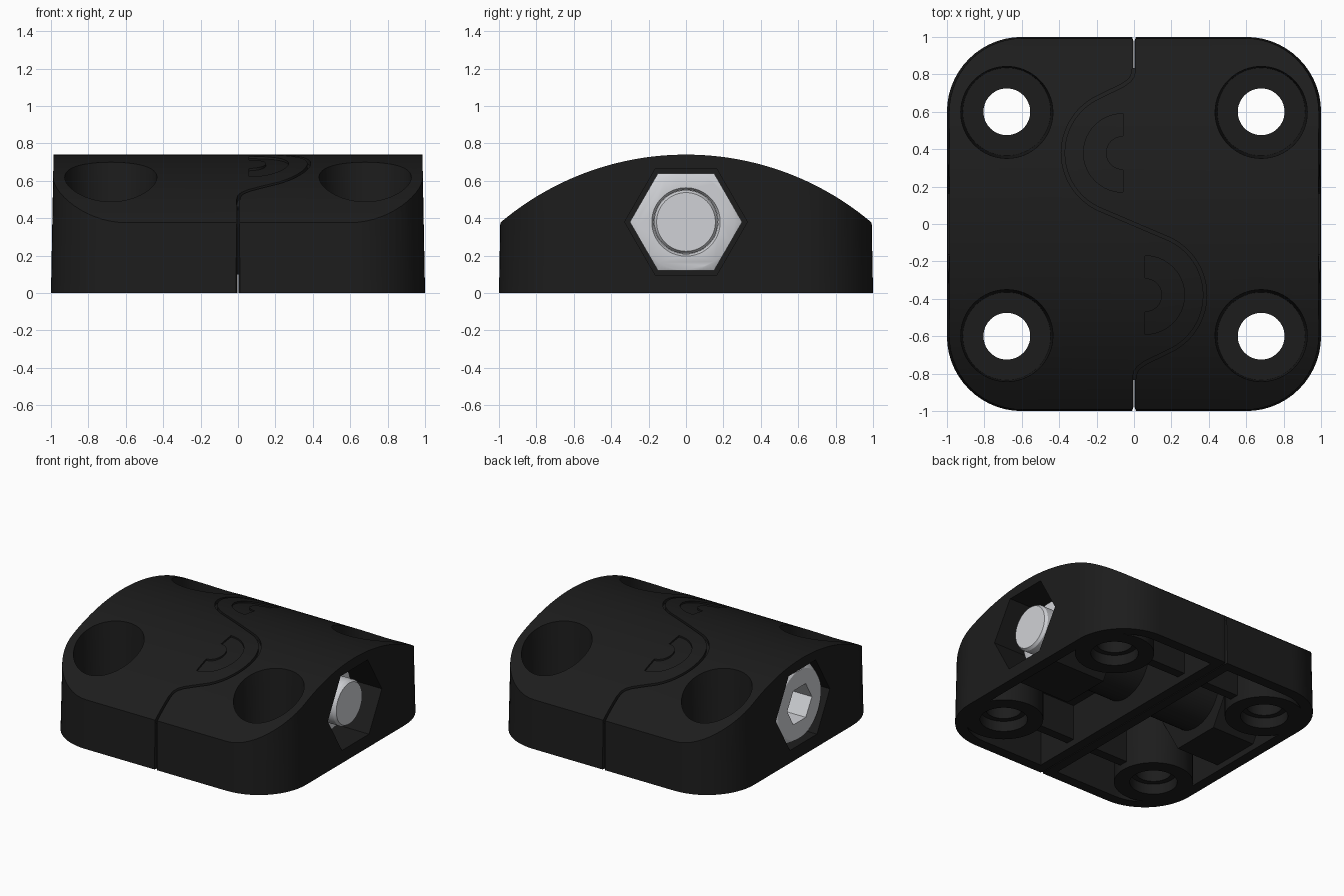
import bpy
from math import sin, cos, pi, radians, sqrt

default = bpy.data.objects.get("Cube")
if default:
    bpy.data.objects.remove(default, do_unlink=True)

AXIS_Z = 0.38            # height of the bolt
ARCH_R, ARCH_Z = 1.536, -0.796


def material(name, color):
    m = bpy.data.materials.new(name)
    m.use_nodes = True
    m.diffuse_color = color
    m.node_tree.nodes["Principled BSDF"].inputs["Base Color"].default_value = color
    return m


black = material("black plastic", (0.012, 0.012, 0.012, 1))
steel = material("light steel", (0.63, 0.64, 0.67, 1))


def arc(cx, cy, r, a0, a1, n):
    return [(cx + r * cos(radians(a0 + (a1 - a0) * i / n)),
             cy + r * sin(radians(a0 + (a1 - a0) * i / n))) for i in range(n + 1)]


def ring(cx, cy, r, n=64):
    return arc(cx, cy, r, 0, 360, n)[:-1]


def rounded_square(half, r):
    c = half - r
    pts = []
    for sx, sy, a in ((1, 1, 0), (-1, 1, 90), (-1, -1, 180), (1, -1, 270)):
        pts += arc(sx * c, sy * c, r, a, a + 90, 14)
    return pts


def box(x0, x1, y0, y1):
    return [(x0, y0), (x1, y0), (x1, y1), (x0, y1)]


def prism(name, pts, a0, a1, axis="Z", end=None, mat=black):
    """Solid between two outlines along an axis."""
    n = len(pts)
    place = (lambda p, a: (p[0], p[1], a)) if axis == "Z" else (lambda p, a: (a, p[0], p[1]))
    verts = [place(p, a0) for p in pts] + [place(p, a1) for p in (end or pts)]
    faces = [tuple(reversed(range(n))), tuple(range(n, 2 * n))]
    faces += [(i, (i + 1) % n, n + (i + 1) % n, n + i) for i in range(n)]
    area = sum(pts[i - 1][0] * pts[i][1] - pts[i][0] * pts[i - 1][1] for i in range(n))
    if area < 0:
        faces = [f[::-1] for f in faces]
    me = bpy.data.meshes.new(name)
    me.from_pydata(verts, [], faces)
    me.materials.append(mat)
    ob = bpy.data.objects.new(name, me)
    bpy.context.collection.objects.link(ob)
    return ob


def boolean(target, tool, op="DIFFERENCE"):
    mod = target.modifiers.new("cut", "BOOLEAN")
    mod.operation, mod.solver, mod.object = op, "EXACT", tool
    with bpy.context.temp_override(object=target, active_object=target):
        bpy.ops.object.modifier_apply(modifier=mod.name)
    bpy.data.objects.remove(tool, do_unlink=True)


def arch(drop):
    """Long solid whose top is the arched surface lowered by drop."""
    pts = arc(0, ARCH_Z, ARCH_R - drop, 40, 140, 80)
    return prism("arch", [(1.3, -0.5)] + pts + [(-1.3, -0.5)], -1.5, 1.5, "X")


# Outer shell with slight draft and arched top
outline = rounded_square(1, 0.4)
body = prism("clamp_body", outline, 0, 0.8, end=[(x * 0.985, y * 0.985) for x, y in outline])
boolean(body, arch(0), "INTERSECT")

# Underside cavity, leaving ribs, bosses, bolt housing and tongues
cavity = prism("cavity", rounded_square(0.92, 0.32), -0.1, 0.8)
boolean(cavity, arch(0.12), "INTERSECT")
corners = [(sx * 0.68, sy * 0.6) for sx in (-1, 1) for sy in (-1, 1)]
for x, y in corners:
    boolean(cavity, prism("boss", ring(x, y, 0.275), -1, 1))
boolean(cavity, prism("middle_rib", box(-0.075, 0.075, -1.2, 1.2), -1, 1))
boolean(cavity, prism("sleeve", ring(0, AXIS_Z, 0.25), -1.2, 1.2, "X"))
for s, x0, x1 in ((1, 0.44, 1.2), (-1, -1.2, -0.56)):
    boolean(cavity, prism("housing", ring(0, AXIS_Z, 0.385, 6), x0, x1, "X"))
    boolean(cavity, prism("tongue", ring(s * 0.05, -s * 0.38, 0.37), 0.32, 1))
    boolean(cavity, prism("cross_rib", box(-0.6, 0.6, s * 0.6 - 0.035, s * 0.6 + 0.035), 0.05, 1))
boolean(body, cavity)

# Screw holes: wide seat above, narrow through hole, shallow recess below
for x, y in corners:
    boolean(body, prism("seat", ring(x, y, 0.235), 0.26, 0.85, end=ring(x, y, 0.254)))
    boolean(body, prism("hole", ring(x, y, 0.125), -1, 1))
    boolean(body, prism("recess", ring(x, y, 0.165), -0.1, 0.08))

# Hexagonal pockets and bolt bore
hexagon = ring(0, AXIS_Z, 0.328, 6)
boolean(body, prism("nut_pocket", hexagon, 0.5, 1.2, "X"))
boolean(body, prism("head_pocket", hexagon, -1.2, -0.62, "X"))
boolean(body, prism("bore", ring(0, AXIS_Z, 0.175), -0.8, 0.8, "X"))


def engrave(pts, depth):
    cutter = prism("engraving", pts, 0.2, 1)
    boolean(cutter, arch(depth))
    boolean(body, cutter)


# S-shaped seam groove: one half of the path, turned for the other half
half = [(0, -1.1), (0, -0.83), (0.008, -0.79), (0.025, -0.767), (0.06, -0.742)]
half += arc(0.05, -0.38, 0.33, -67, 67, 28)
path = half + [(0, 0)] + [(-x, -y) for x, y in reversed(half)]


def offset(path, d):
    out = []
    for i, (x, y) in enumerate(path):
        (ax, ay), (bx, by) = path[max(i - 1, 0)], path[min(i + 1, len(path) - 1)]
        tx, ty = bx - ax, by - ay
        k = d / sqrt(tx * tx + ty * ty)
        out.append((x - ty * k, y + tx * k))
    return out


engrave(offset(path, -0.009) + offset(path, 0.009)[::-1], 0.025)

# Open slits at both ends of the seam, flared outward, and along the underside
for s in (-1, 1):
    boolean(body, prism("slit", box(-0.0035, 0.0035, s * 0.965 - 0.13, s * 0.965 + 0.13), -1, 1))
    flare = [(-0.014, s * 1.01), (0.014, s * 1.01), (0.002, s * 0.975), (-0.002, s * 0.975)]
    boolean(body, prism("slit_flare", flare, -1, 1))
boolean(body, prism("under_slit", box(-0.003, 0.003, -1.2, 1.2), -0.2, 0.1))

# Half-ring marks on each tongue
for s in (-1, 1):
    mark = arc(0.06, -0.38, 0.21, -90, 90, 28) + arc(0.06, -0.38, 0.09, 90, -90, 20)
    engrave([(s * x, s * y) for x, y in mark], 0.012)


def hex_piece(name, face, back):
    """Hexagonal block along x with a chamfered outer face."""
    a, b = min(face, back), max(face, back)
    block = prism(name, ring(0, AXIS_Z, 0.3, 6), a, b, "X", mat=steel)
    small, big = ring(0, AXIS_Z, 0.26, 96), ring(0, AXIS_Z, 0.75, 96)
    lo, hi = (small, big) if face < back else (big, small)
    boolean(block, prism("chamfer", lo, a, b, "X", end=hi, mat=steel), "INTERSECT")
    return block


# Bolt head with hexagonal socket
head = hex_piece("bolt_head", -0.965, -0.625)
boolean(head, prism("socket", ring(0, AXIS_Z, 0.15, 6), -1.1, -0.8, "X", mat=steel))

# Nut with countersunk bore, and threaded shank with chamfered tip
nut = hex_piece("nut", 0.77, 0.505)
boolean(nut, prism("nut_bore", ring(0, AXIS_Z, 0.171), 0.4, 0.9, "X", mat=steel))
boolean(nut, prism("countersink", ring(0, AXIS_Z, 0.165), 0.74, 0.79, "X",
                   end=ring(0, AXIS_Z, 0.195), mat=steel))
shank = prism("bolt_shank", ring(0, AXIS_Z, 0.17), -0.66, 0.925, "X", mat=steel)
tip = prism("bolt_tip", ring(0, AXIS_Z, 0.17), 0.925, 0.945, "X",
            end=ring(0, AXIS_Z, 0.157), mat=steel)

# Smooth curved faces, keep edges sharp
for ob in bpy.context.selected_objects:
    ob.select_set(False)
for ob in (body, head, nut, shank, tip):
    ob.select_set(True)
    bpy.context.view_layer.objects.active = ob
    bpy.ops.object.shade_smooth_by_angle(angle=radians(30))
    ob.select_set(False)
